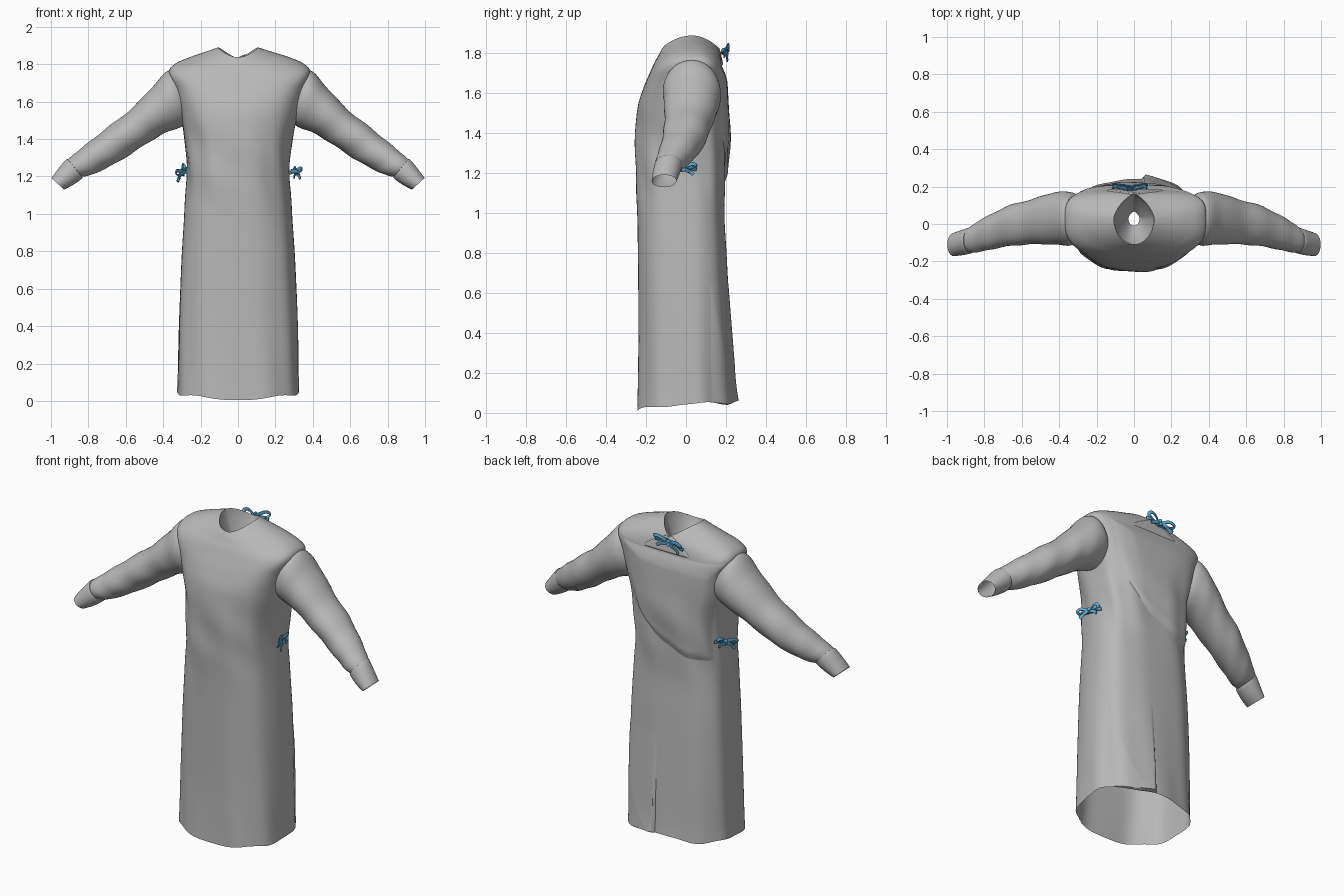
import bpy, bmesh, math
from mathutils import Vector

if "Cube" in bpy.data.objects:
    bpy.data.objects.remove(bpy.data.objects["Cube"])

PI = math.pi


def material(name, rgb):
    m = bpy.data.materials.new(name)
    m.diffuse_color = (*rgb, 1)
    m.use_nodes = True
    m.node_tree.nodes["Principled BSDF"].inputs["Base Color"].default_value = m.diffuse_color
    return m


GREY = material("gown grey", (0.48, 0.48, 0.48))
BLUE = material("tie blue", (0.11, 0.42, 0.68))


def grid_object(name, rows, closed, mat, cull=None):
    """Skin a list of equal point rows into one smooth surface."""
    bm = bmesh.new()
    vs = [[bm.verts.new(p) for p in r] for r in rows]
    n = len(rows[0])
    for a, b in zip(vs, vs[1:]):
        for i in range(n if closed else n - 1):
            j = (i + 1) % n
            bm.faces.new((a[i], a[j], b[j], b[i]))
    if cull:
        doomed = [f for f in bm.faces if cull(f.calc_center_median())]
        bmesh.ops.delete(bm, geom=doomed, context='FACES')
    me = bpy.data.meshes.new(name)
    bm.to_mesh(me)
    bm.free()
    me.materials.append(mat)
    ob = bpy.data.objects.new(name, me)
    bpy.context.collection.objects.link(ob)
    bpy.ops.object.select_all(action='DESELECT')
    ob.select_set(True)
    bpy.context.view_layer.objects.active = ob
    bpy.ops.object.shade_smooth_by_angle(angle=math.radians(50))
    return ob


def spline(table, u):
    """Catmull-Rom through the rows of a table."""
    last = len(table) - 1
    i = max(0, min(int(u), last - 1))
    t = u - i
    p0, p1, p2, p3 = (table[max(0, min(last, i + k))] for k in (-1, 0, 1, 2))
    return [0.5 * (2 * b + (c - a) * t + (2 * a - 5 * b + 4 * c - d) * t * t
                   + (3 * b - a - 3 * c + d) * t ** 3)
            for a, b, c, d in zip(p0, p1, p2, p3)]


# Body rings: half width, front y, back y, side z, front z, back z, front power, back power
BODY = [
    (.325, -.247, .238, .045, .012, .05, 2.8, 2.3),
    (.322, -.243, .232, .15, .14, .15, 2.8, 2.3),
    (.318, -.238, .222, .40, .40, .40, 2.8, 2.4),
    (.304, -.240, .205, .75, .75, .75, 2.8, 2.6),
    (.288, -.245, .192, 1.0, 1.0, 1.0, 2.7, 2.7),
    (.274, -.254, .198, 1.2, 1.2, 1.2, 2.6, 2.7),
    (.285, -.252, .205, 1.38, 1.38, 1.38, 2.6, 2.8),
    (.312, -.242, .200, 1.52, 1.53, 1.52, 2.7, 3.2),
    (.345, -.212, .192, 1.66, 1.63, 1.66, 2.9, 3.6),
    (.378, -.178, .182, 1.755, 1.71, 1.73, 3, 3.6),
    (.345, -.158, .175, 1.802, 1.755, 1.77, 2.8, 3),
    (.265, -.140, .169, 1.838, 1.787, 1.80, 2.4, 2.4),
    (.180, -.125, .163, 1.866, 1.815, 1.82, 2.1, 1.9),
    (.108, -.110, .160, 1.890, 1.838, 1.832, 2, 1.45),
]


def body_point(u, th, off=0.0):
    """Point on the gown body; th = 0 is +x and pi/2 is the back."""
    hw, yf, yb, zs, zf, zb, nf, nb = spline(BODY, u)
    c, s = math.cos(th), math.sin(th)
    n = nb if s > 0 else nf
    x = hw * math.copysign(abs(c) ** (2 / n), c)
    k = abs(s) ** (2 / n)
    yc = .03
    y = yc + (yb - yc if s > 0 else yf - yc) * k
    z = zs + ((zb if s > 0 else zf) - zs) * k * k
    # soft cloth folds: long vertical ones below, slanted ones around the waist
    skirt = max(0, 1 - z / 1.3)
    waist = math.exp(-((z - 1.28) / .22) ** 2)
    w = .004 * skirt * math.sin(9 * th + 1.5 * math.sin(2 * z))
    w += .007 * waist * math.sin(7 * th + 13 * z) * math.cos(3 * th - 6 * z)
    z += .008 * math.sin(5 * th) * max(0, 1 - u)
    w += off
    x += .008 * min(1, max(0, (u - 5) / 3)) * min(1, (13 - u) / 2)   # chest sits to one side
    return Vector((x + w * c, y + w * s, max(z, 0)))


# Body shell, with the armholes left open under the sleeves
def in_armhole(p):
    return abs(p.x) > .25 and ((p.y - .03) / .11) ** 2 + ((p.z - 1.62) / .11) ** 2 < 1


N, M = 96, 104
top = len(BODY) - 1
grid_object("gown_body", [[body_point(top * j / M, 2 * PI * i / N) for i in range(N)]
                          for j in range(M + 1)], True, GREY, in_armhole)

# Neck lining: a funnel falling inward from the neckline
lining = []
for j in range(13):
    t = j / 12
    ring = []
    for i in range(48):
        p = body_point(top, 2 * PI * i / 48)
        k = 1 - .72 * t ** 1.3
        ring.append((p.x * k, .03 + (p.y - .03) * k, p.z + (1.68 - p.z) * t))
    lining.append(ring)
grid_object("neck_lining", lining, True, GREY)


def flap(name, th0, th1, low, high, off, fade, edge=2):
    """Overlapping cloth panel laid on the body; its rims turn in to the body."""
    n, m, rows = 40, 40, []
    for j in range(m + 1):
        row = []
        for i in range(n + 1):
            t, s = i / n, j / m
            rim = min(1, i / edge, j / 2, (1 - t) * fade, (1 - s) * fade)
            u = low(t) + (high - low(t)) * s
            row.append(body_point(u, th0 + (th1 - th0) * t, off * rim + .001))
        rows.append(row)
    return grid_object(name, rows, False, GREY)


# Back panels: crossing upper wrap, skirt overlap with its slit, neck tab
flap("upper_back_wrap", .85, 2.75, lambda t: 6.2 - 1.55 * math.sin(min(1, t * 1.5) * PI / 2),
     9.0, .014, 4, 10)
flap("skirt_overlap", PI / 2 - .09, .45, lambda t: 0, 2.7, .028, 1)
flap("neck_tab", PI / 2 - .2, PI / 2 + .22, lambda t: 9.2, 12.6, .005, 20)

# Sleeve rings: top x, top z, bottom x, bottom z, centre y, y radius
SLEEVE = [
    (.330, 1.745, .265, 1.50, .028, .115),
    (.386, 1.764, .312, 1.465, .028, .143),
    (.470, 1.675, .400, 1.430, .030, .140),
    (.580, 1.560, .500, 1.370, .015, .122),
    (.700, 1.465, .615, 1.295, -.005, .110),
    (.805, 1.380, .725, 1.235, -.04, .094),
    (.875, 1.322, .800, 1.205, -.070, .080),
    (.912, 1.290, .840, 1.200, -.085, .066),
]
CUFF = [
    (.906, 1.285, .840, 1.203, -.085, .062),
    (.918, 1.292, .833, 1.191, -.088, .069),
    (.960, 1.242, .880, 1.156, -.100, .067),
    (.998, 1.192, .930, 1.130, -.110, .062),
]


def tube(name, table, side, steps, wrinkle, shift, n=40):
    rows, last = [], len(table) - 1
    for j in range(steps + 1):
        u = last * j / steps
        tx, tz, bx, bz, yc, ry = spline(table, u)
        c = Vector(((tx + bx) / 2, yc, (tz + bz) / 2))
        up = Vector(((tx - bx) / 2, 0, (tz - bz) / 2))
        amp = wrinkle * math.sin(PI * min(1, max(0, (u - .8) / (last - .8))))
        row = []
        for i in range(n):
            a = 2 * PI * i / n
            k = 1 + amp * math.sin(2 * a + 2.3 * u) * math.sin(2.6 * u + 2 * math.cos(a))
            p = c + up * math.sin(a) * k + Vector((0, ry * math.cos(a) * k, 0))
            p.x = p.x * side + shift * (1 - j / steps)
            row.append(p)
        rows.append(row if side > 0 else row[::-1])
    return grid_object(name, rows, True, GREY)


for side, label in ((1, "right"), (-1, "left")):
    tube(label + "_sleeve", SLEEVE, side, 48, .04, .01)
    tube(label + "_cuff", CUFF, side, 12, 0, 0)


# Tied bows: ribbons given as (along, up, outward) points
LOOP = [(0, 0, 0), (.03, .014, .014), (.062, .020, .020), (.080, .010, .018),
        (.055, -.002, .008), (.025, -.004, .004), (0, 0, 0)]
TAIL = [(0, 0, .004), (.022, -.010, .016), (.045, -.018, .014), (.066, -.034, .016)]
LONG = [(0, 0, -.004), (.035, .006, .0), (.065, -.004, .008), (.085, -.008, .004)]
KNOT = [(-.010, .004, .006), (0, .010, .014), (.010, -.004, .006), (0, -.010, .014),
        (-.010, .004, .008)]


def bow(name, centre, along, out, scale):
    cu = bpy.data.curves.new(name, 'CURVE')
    cu.dimensions = '3D'
    cu.extrude, cu.bevel_depth, cu.bevel_resolution = .006 * scale, .0035, 1
    cu.resolution_u = 5
    cu.use_fill_caps = True
    along, out, up = Vector(along), Vector(out), Vector((0, 0, 1))
    ribbons = [(pts, s) for pts in (LOOP, TAIL, LONG) for s in (1, -1)] + [(KNOT, 1)]
    for pts, s in ribbons:
        sp = cu.splines.new('BEZIER')
        sp.bezier_points.add(len(pts) - 1)
        for bp, (a, b, c) in zip(sp.bezier_points, pts):
            lean = .010 * s * a / .08          # slight asymmetry between both halves
            bp.co = Vector(centre) + (along * a * s + up * (b + lean) + out * c) * scale
            bp.handle_left_type = bp.handle_right_type = 'AUTO'
    cu.materials.append(BLUE)
    ob = bpy.data.objects.new(name, cu)
    bpy.context.collection.objects.link(ob)
    bpy.ops.object.select_all(action='DESELECT')
    ob.select_set(True)
    bpy.context.view_layer.objects.active = ob
    bpy.ops.object.convert(target='MESH')
    bpy.ops.object.shade_smooth_by_angle(angle=math.radians(40))


bow("neck_bow", (-.022, .185, 1.806), (1, 0, 0), (0, 1.3, .3), 1.1)
bow("right_waist_bow", (.294, -.015, 1.225), (.25, -.8, -.15), (1.4, 0, 0), 1.0)
bow("left_waist_bow", (-.284, .045, 1.225), (.25, .8, .15), (-1.4, 0, 0), 1.0)
